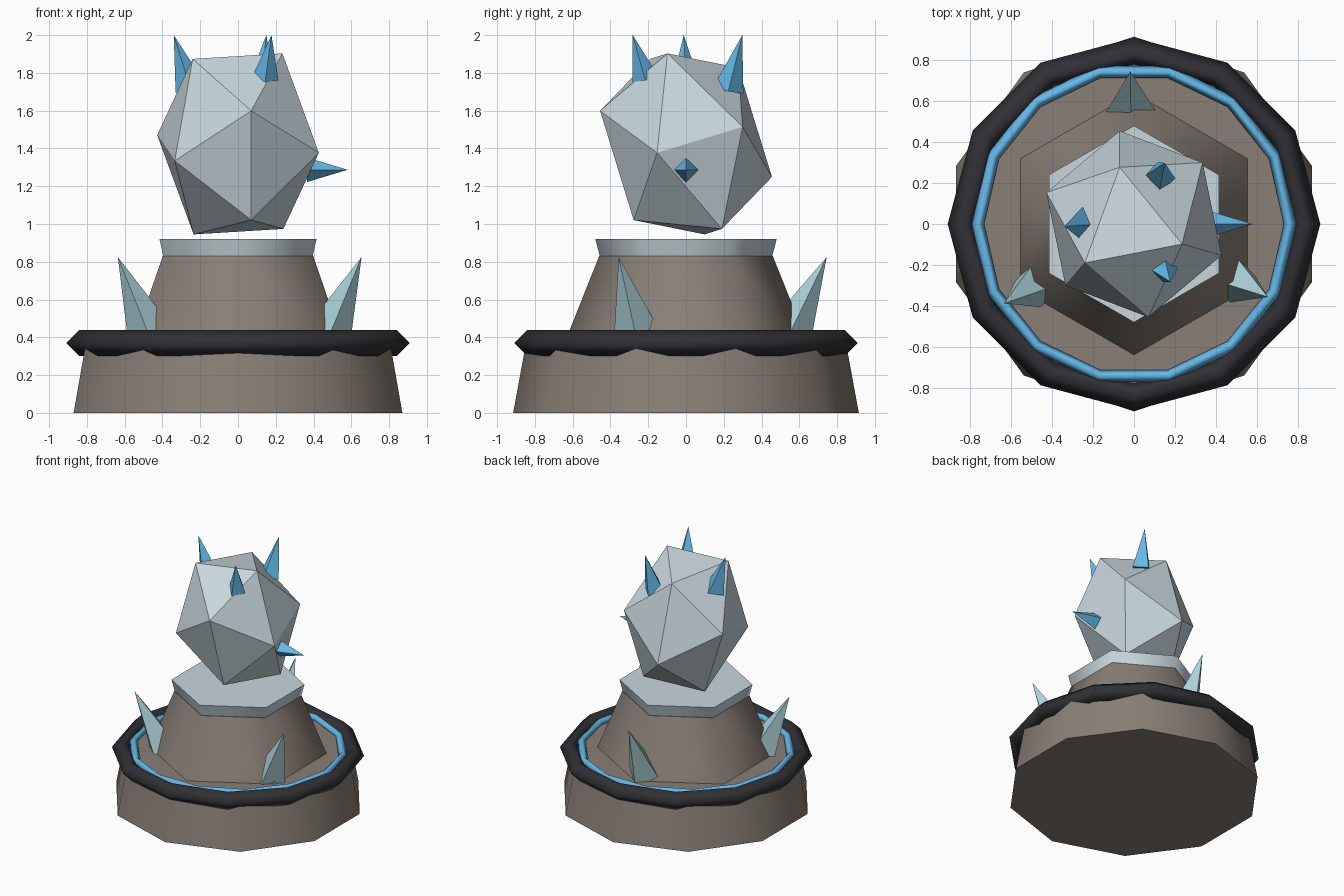
import bpy, bmesh, math
from mathutils import Vector, Matrix

if "Cube" in bpy.data.objects:
    bpy.data.objects.remove(bpy.data.objects["Cube"])


def material(name, rgb):
    m = bpy.data.materials.new(name)
    m.diffuse_color = (*rgb, 1)
    m.use_nodes = True
    m.node_tree.nodes["Principled BSDF"].inputs["Base Color"].default_value = m.diffuse_color
    return m


STONE = material("stone", (0.25, 0.21, 0.18))
DARK = material("dark_metal", (0.03, 0.03, 0.036))
BLUE = material("glow_blue", (0.13, 0.48, 0.80))
ICE = material("ice", (0.42, 0.64, 0.70))
PALE = material("pale_stone", (0.58, 0.68, 0.73))


def finish(bm, name, mat, smooth_angle=None):
    bmesh.ops.recalc_face_normals(bm, faces=bm.faces)
    mesh = bpy.data.meshes.new(name)
    bm.to_mesh(mesh)
    bm.free()
    mesh.materials.append(mat)
    ob = bpy.data.objects.new(name, mesh)
    bpy.context.collection.objects.link(ob)
    if smooth_angle:
        bpy.ops.object.select_all(action='DESELECT')
        ob.select_set(True)
        bpy.context.view_layer.objects.active = ob
        bpy.ops.object.shade_smooth_by_angle(angle=math.radians(smooth_angle))
    return ob


def cone(name, start, end, r0, r1, sides, mat, smooth_angle=None):
    """Cone or frustum from start to end, first corner towards +y before tilting."""
    start, end = Vector(start), Vector(end)
    axis = end - start
    turn = Vector((0, 0, 1)).rotation_difference(axis).to_matrix()
    bm = bmesh.new()

    def ring(centre, r):
        pts = [Vector((math.sin(a), math.cos(a), 0)) * r
               for a in (2 * math.pi * i / sides for i in range(sides))]
        return [bm.verts.new(centre + turn @ p) for p in pts]

    low = ring(start, r0)
    bm.faces.new(low)
    if r1:
        high = ring(end, r1)
        bm.faces.new(high)
    else:
        tip = bm.verts.new(end)
    for i in range(sides):
        j = (i + 1) % sides
        bm.faces.new((low[i], low[j], high[j], high[i]) if r1 else (low[i], low[j], tip))
    return finish(bm, name, mat, smooth_angle)


def ring(name, z, major, minor, sides, mat):
    bpy.ops.mesh.primitive_torus_add(location=(0, 0, z), major_radius=major, minor_radius=minor,
                                     major_segments=sides, minor_segments=4)
    ob = bpy.context.object
    ob.name = name
    ob.data.materials.append(mat)
    bpy.ops.object.shade_smooth()


# stepped pedestal
cone("base", (0, 0, 0), (0, 0, 0.38), 0.915, 0.845, 10, STONE, 62)
cone("upper_tier", (0, 0, 0.37), (0, 0, 0.83), 0.643, 0.46, 6, STONE, 62)
cone("top_slab", (0, 0, 0.825), (0, 0, 0.92), 0.455, 0.48, 6, PALE, 62)

# rings around the platform
ring("dark_ring", 0.37, 0.84, 0.07, 12, DARK)
ring("glow_ring", 0.395, 0.762, 0.03, 14, BLUE)

# three ice spikes leaning outwards
for i in range(3):
    a = math.radians(91.4 + 120 * i)
    d = Vector((math.cos(a), math.sin(a), 0))
    cone(f"ice_spike_{i + 1}", d * 0.54 + Vector((0, 0, 0.4)), d * 0.745 + Vector((0, 0, 0.825)),
         0.127, 0, 4, ICE)

# floating boulder: stretched, tilted icosahedron from six corners and their opposites
bm = bmesh.new()
centre = Vector((0, 0, 1.424))
corners = [(0.235, -0.098, 0.479), (-0.24, -0.19, 0.45), (0.07, -0.455, 0.175),
           (0.428, -0.153, -0.047), (-0.335, -0.30, -0.09), (0.07, -0.277, -0.403)]
for c in corners:
    for s in (1, -1):
        bm.verts.new(centre + s * Vector(c))
bmesh.ops.convex_hull(bm, input=bm.verts)
finish(bm, "floating_boulder", PALE)

# blue crystals growing from the boulder
crystals = [((-0.252, 0, 1.72), (-0.34, -0.012, 2.0), 0.082),
            ((0.12, 0.225, 1.71), (0.15, 0.298, 2.0), 0.081),
            ((0.145, -0.217, 1.77), (0.177, -0.282, 2.0), 0.07),
            ((0.365, 0, 1.287), (0.58, 0, 1.287), 0.065)]
for i, (p, tip, r) in enumerate(crystals):
    cone(f"crystal_{i + 1}", p, tip, r, 0, 4, BLUE)
